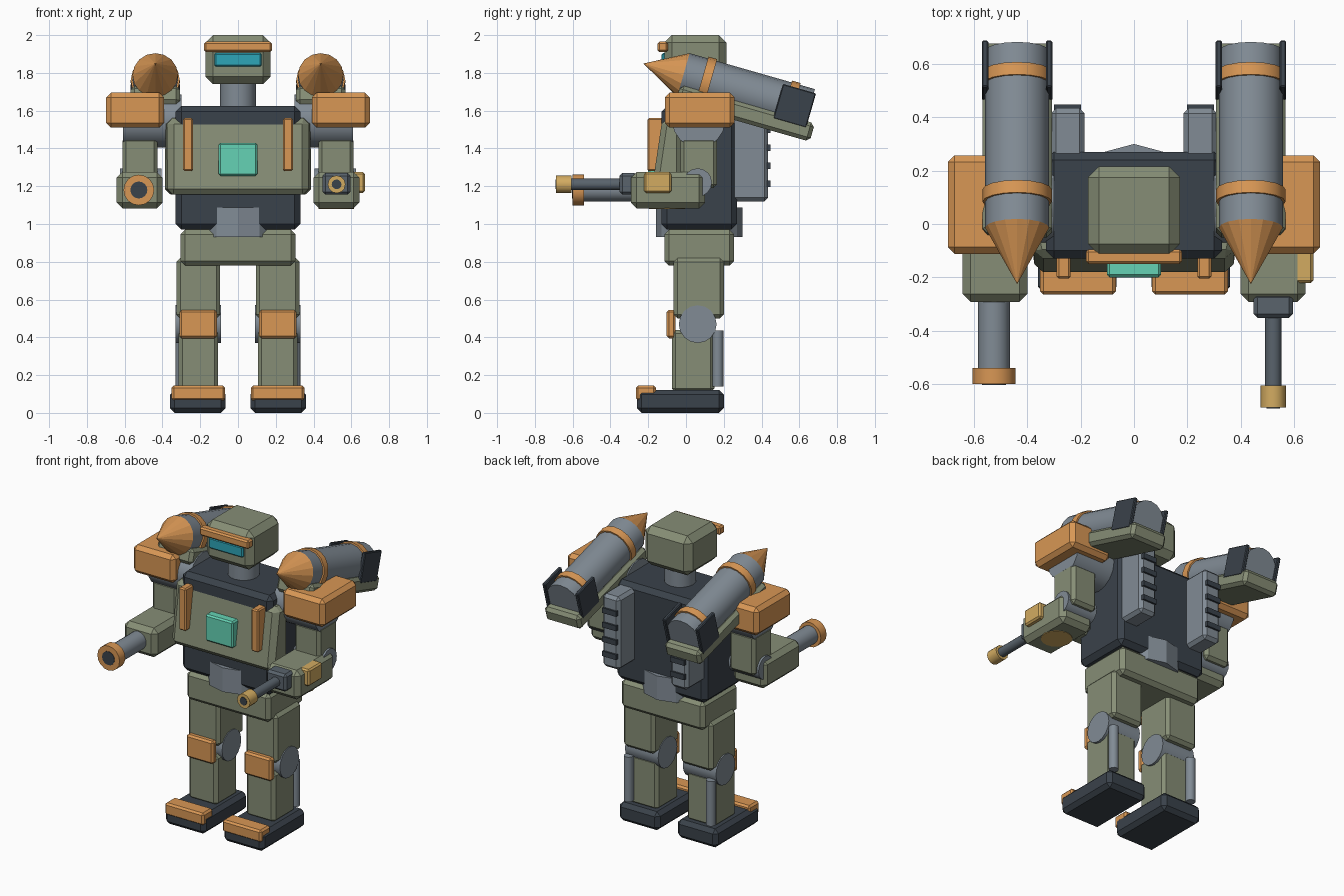
import bpy, bmesh, math
from mathutils import Matrix, Vector

if "Cube" in bpy.data.objects:
    bpy.data.objects.remove(bpy.data.objects["Cube"])

COL = {"green": (.24, .27, .18), "orange": (.69, .31, .09), "dark": (.042, .054, .069),
       "steel": (.22, .26, .30), "gunmetal": (.10, .125, .15), "gold": (.65, .41, .12),
       "teal": (.13, .65, .46), "cyan": (.026, .38, .48)}
MATS = {}
for n, c in COL.items():
    MATS[n] = bpy.data.materials.new(n)
    MATS[n].diffuse_color = (*c, 1)
I = Matrix.Identity(4)


def finish(name, bm, col, frame):
    bm.transform(frame)
    bmesh.ops.recalc_face_normals(bm, faces=bm.faces)
    me = bpy.data.meshes.new(name)
    bm.to_mesh(me)
    bm.free()
    me.materials.append(MATS[col])
    ob = bpy.data.objects.new(name, me)
    bpy.context.collection.objects.link(ob)
    return ob


def box(name, col, xr, yr, zr, bev=.02, frame=I, lean=0, inset=0):
    """Chamfered box from ranges; lean pushes the top front edge back, inset narrows the front."""
    bm = bmesh.new()
    bmesh.ops.create_cube(bm, size=1)
    for v in bm.verts:
        front, top = v.co.y < 0, v.co.z > 0
        v.co = Vector([(min(r) if c < 0 else max(r)) for c, r in zip(v.co, (xr, yr, zr))])
        if front:
            v.co.x -= math.copysign(inset, v.co.x)
            v.co.y += lean if top else 0
    if bev:
        bmesh.ops.bevel(bm, geom=bm.edges[:], offset=bev, segments=1, affect='EDGES', profile=.5)
    return finish(name, bm, col, frame)


def cyl(name, col, axis, span, center, r, r2=None, n=16, frame=I, smooth=True):
    """Cylinder or cone along an axis; center gives the other two coordinates."""
    bm = bmesh.new()
    a, b = span
    bmesh.ops.create_cone(bm, cap_ends=True, segments=n, radius1=r,
                          radius2=r if r2 is None else r2, depth=b - a)
    mid = (a + b) / 2
    if axis == 'X':
        m = Matrix.Translation((mid, *center)) @ Matrix.Rotation(math.pi / 2, 4, 'Y')
    elif axis == 'Y':
        m = Matrix.Translation((center[0], mid, center[1])) @ Matrix.Rotation(-math.pi / 2, 4, 'X')
    else:
        m = Matrix.Translation((*center, mid))
    bm.transform(m)
    ob = finish(name, bm, col, frame)
    if smooth:
        for p in ob.data.polygons:
            p.use_smooth = len(p.vertices) == 4
        bpy.ops.object.select_all(action='DESELECT')
        bpy.context.view_layer.objects.active = ob
        ob.select_set(True)
        bpy.ops.object.shade_smooth_by_angle(angle=math.radians(35))
    return ob


# Head
box("head", "green", (-.172, .172), (-.115, .215), (1.74, 2.0), .04)
box("brow", "orange", (-.18, .18), (-.15, -.095), (1.91, 1.965), .01)
box("visor", "cyan", (-.125, .125), (-.13, -.09), (1.833, 1.905), .008)
cyl("neck", "steel", 'Z', (1.6, 1.76), (0, .06), .095)

# Torso
box("torso_core", "dark", (-.33, .33), (-.13, .27), (.97, 1.625), .03)
box("chest_plate", "green", (-.39, .39), (-.185, -.02), (1.155, 1.56), .03, lean=.06, inset=.02)
box("chest_light", "teal", (-.102, .102), (-.2, -.12), (1.255, 1.43), .01)
cyl("waist", "steel", 'Z', (.93, 1.088), (0, .07), .23, n=12, smooth=False)
box("pelvis", "green", (-.305, .305), (-.115, .255), (.78, .97), .025)

for s, side in ((-1, "left"), (1, "right")):
    def X(a, b):
        return (s * a, s * b)

    def XS(a, b):
        return tuple(sorted((s * a, s * b)))

    box(f"chest_strip_{side}", "orange", X(.238, .29), (-.205, -.12), (1.28, 1.56), .008)

    # Back vents
    box(f"back_vent_{side}", "steel", X(.185, .312), (.22, .435), (1.12, 1.6), .02)
    for i in range(4):
        z = 1.213 + i * .095
        box(f"vent_slat_{side}_{i}", "dark", X(.198, .299), (.42, .447), (z - .017, z + .017), 0)

    # Leg
    box(f"thigh_{side}", "green", X(.095, .325), (-.065, .2), (.5, .82), .02)
    cyl(f"knee_joint_{side}", "steel", 'X', XS(.09, .332), (.062, .47), .1)
    box(f"knee_pad_{side}", "orange", X(.112, .31), (-.102, -.055), (.395, .545), .012)
    box(f"shin_{side}", "green", X(.105, .315), (-.075, .15), (.11, .44), .02)
    cyl(f"leg_piston_{side}", "steel", 'Z', (.14, .435), (s * .3, .168), .03, n=12)
    box(f"foot_{side}", "dark", X(.065, .36), (-.26, .2), (0, .122), .025)
    box(f"toe_cap_{side}", "orange", X(.068, .352), (-.265, -.16), (.065, .145), .012)

    # Arm
    cyl(f"shoulder_joint_{side}", "steel", 'X', XS(.3, .61), (.067, 1.545), .14)
    box(f"shoulder_pad_{side}", "orange", X(.392, .698), (-.112, .257), (1.51, 1.695), .025)
    box(f"upper_arm_{side}", "green", X(.425, .612), (-.03, .165), (1.19, 1.46), .02)
    cyl(f"elbow_joint_{side}", "steel", 'X', XS(.405, .625), (.062, 1.22), .075)
    box(f"forearm_{side}", "green", X(.4, .642), (-.292, .1), (1.083, 1.275), .03)

    # Shoulder rocket on its tilted rail
    f = Matrix.Translation((s * .438, -.014, 1.789)) @ Matrix.Rotation(math.radians(-16), 4, 'X')
    cyl(f"rocket_nose_{side}", "orange", 'Y', (-.22, 0), (0, 0), 0.0, .12, frame=f, smooth=False)
    cyl(f"rocket_body_{side}", "steel", 'Y', (0, .69), (0, 0), .12, frame=f)
    for i, p in enumerate((.125, .585)):
        cyl(f"rocket_band_{side}_{i}", "orange", 'Y', (p - .024, p + .024), (0, 0), .13, frame=f)
    for k in (-1, 1):
        box(f"rocket_fin_{side}_{k}", "dark", (k * .108, k * .132), (.52, .702), (-.09, .1), .005, frame=f)
    box(f"rocket_rail_{side}", "green", (-.13, .13), (0, .74), (-.155, -.055), .02, frame=f)

# Wide cannon on one forearm
cyl("cannon_barrel", "steel", 'Y', (-.58, -.26), (-.525, 1.18), .06)
cyl("cannon_muzzle", "orange", 'Y', (-.6, -.54), (-.525, 1.18), .081)
cyl("cannon_bore", "dark", 'Y', (-.603, -.56), (-.525, 1.18), .045)

# Slim gun with ammunition box and drum on the other
box("gun_block", "gunmetal", (.448, .595), (-.352, -.26), (1.155, 1.27), .015)
cyl("gun_barrel", "gunmetal", 'Y', (-.66, -.34), (.522, 1.21), .031, n=12)
cyl("gun_muzzle", "gold", 'Y', (-.688, -.605), (.522, 1.21), .047, n=12)
cyl("gun_bore", "dark", 'Y', (-.691, -.65), (.522, 1.21), .026, n=12)
box("ammo_box", "gold", (.6, .672), (-.222, -.078), (1.165, 1.275), .01)
cyl("ammo_drum", "gold", 'Z', (1.08, 1.15), (.52, -.1), .095)

for m in bpy.data.materials:
    if m.users and not m.is_grease_pencil:
        m.use_nodes = True
        m.node_tree.nodes["Principled BSDF"].inputs["Base Color"].default_value = m.diffuse_color
